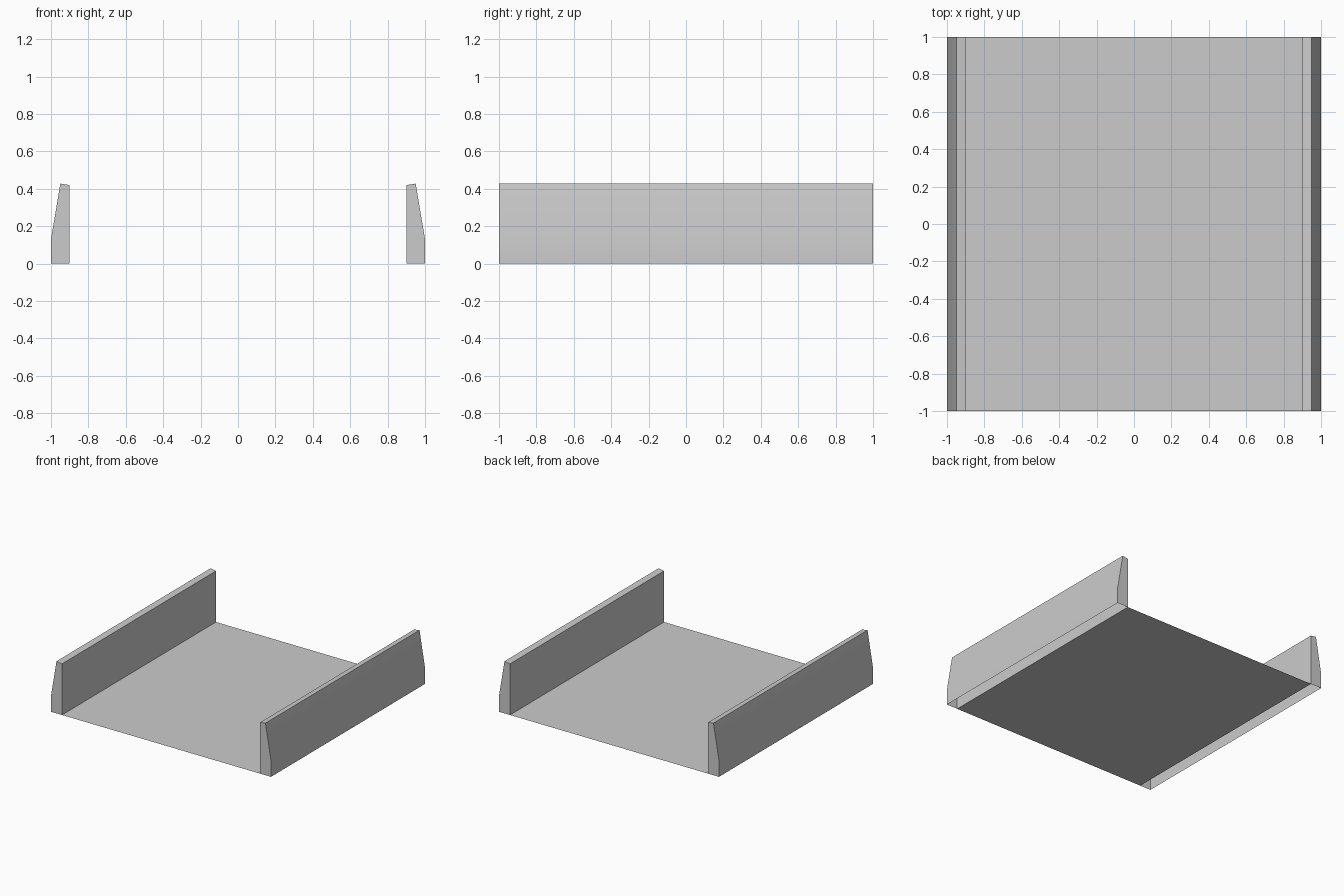
import bpy, bmesh
from math import radians

if "Cube" in bpy.data.objects:
    bpy.data.objects.remove(bpy.data.objects["Cube"])


def make_object(name, bm):
    mesh = bpy.data.meshes.new(name)
    bm.to_mesh(mesh)
    bm.free()
    obj = bpy.data.objects.new(name, mesh)
    bpy.context.collection.objects.link(obj)
    return obj


# Floor: a single thin sheet between the walls
bm = bmesh.new()
bmesh.ops.create_grid(bm, x_segments=1, y_segments=1, size=1)
bmesh.ops.scale(bm, vec=(0.9, 1, 1), verts=bm.verts)
make_object("floor", bm)

# Side walls: tapered profile swept along y, capped ends, open underneath
profile = [(1.0, 0.0), (1.0, 0.13), (0.95, 0.428), (0.9, 0.42), (0.9, 0.0)]
bm = bmesh.new()
front = [bm.verts.new((x, -1, z)) for x, z in profile]
back = [bm.verts.new((x, 1, z)) for x, z in profile]
bm.faces.new(front)
bm.faces.new(back)
for i in range(len(profile) - 1):
    bm.faces.new((front[i], front[i + 1], back[i + 1], back[i]))
bmesh.ops.recalc_face_normals(bm, faces=bm.faces)
walls = make_object("side_walls", bm)
walls.modifiers.new("mirror", 'MIRROR').use_clip = True

# Soft bend on the outer face only
bpy.context.view_layer.objects.active = walls
walls.select_set(True)
bpy.ops.object.shade_smooth_by_angle(angle=radians(30))
